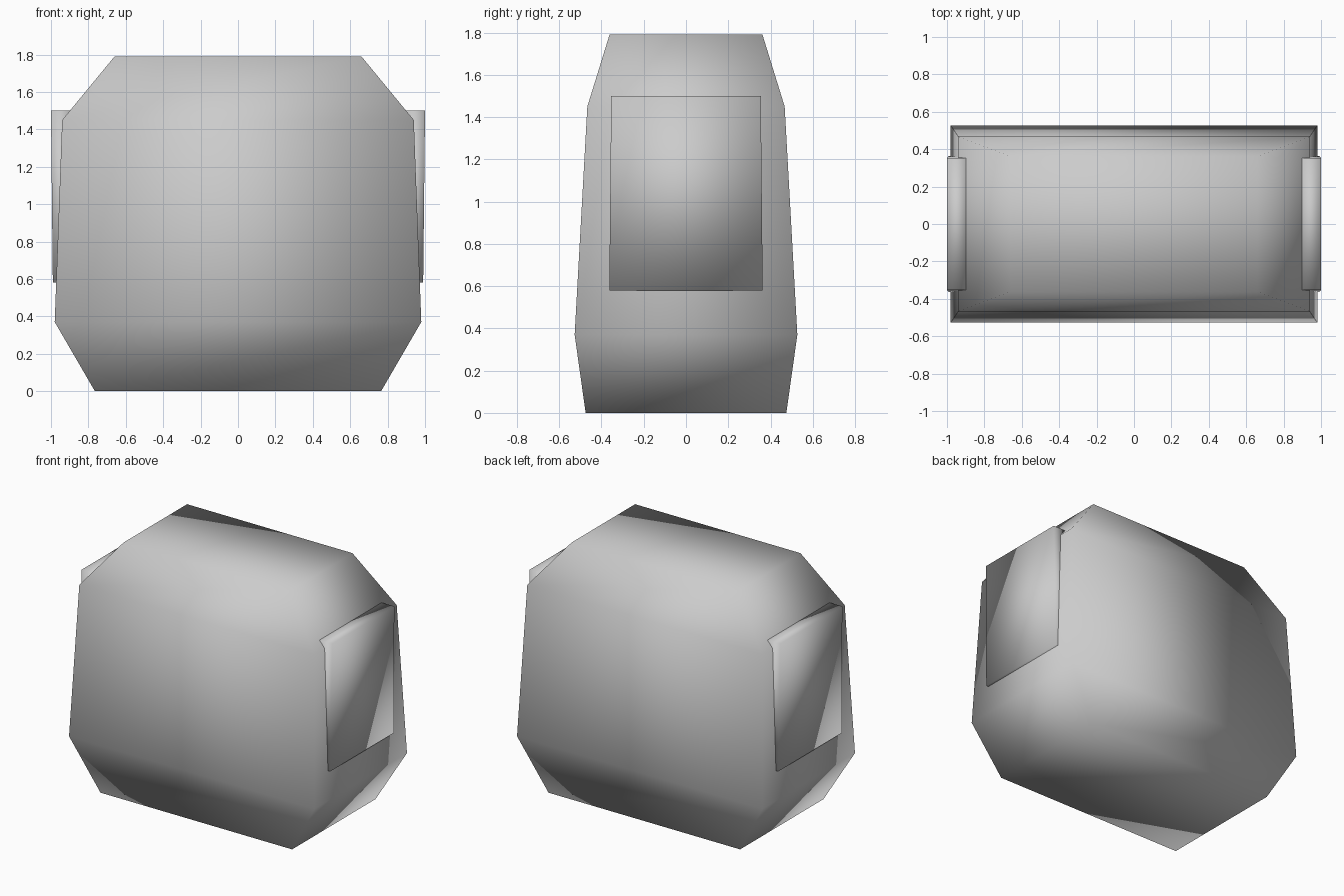
import bpy, bmesh

if "Cube" in bpy.data.objects:
    bpy.data.objects.remove(bpy.data.objects["Cube"])

grey = bpy.data.materials.new("light_grey")
grey.diffuse_color = (0.6, 0.6, 0.6, 1)
grey.use_nodes = True
grey.node_tree.nodes["Principled BSDF"].inputs["Base Color"].default_value = grey.diffuse_color


def loft(name, rings):
    """Closed solid through rectangular rings (x0, x1, half_y, z), bottom to top."""
    bm = bmesh.new()
    loops = [[bm.verts.new(p) for p in
              ((x0, -y, z), (x1, -y, z), (x1, y, z), (x0, y, z))]
             for x0, x1, y, z in rings]
    for a, b in zip(loops, loops[1:]):
        for i in range(4):
            j = (i + 1) % 4
            bm.faces.new((a[i], a[j], b[j], b[i]))
    bm.faces.new(loops[0][::-1])
    bm.faces.new(loops[-1])
    bmesh.ops.recalc_face_normals(bm, faces=bm.faces[:])
    for f in bm.faces:
        f.smooth = True
    mesh = bpy.data.meshes.new(name)
    bm.to_mesh(mesh)
    bm.free()
    mesh.materials.append(grey)
    ob = bpy.data.objects.new(name, mesh)
    bpy.context.collection.objects.link(ob)
    return ob


# Main body: bevelled block, widest near the bottom
body = [(0.765, 0.475, 0.0), (0.98, 0.527, 0.37),
        (0.94, 0.467, 1.45), (0.66, 0.362, 1.79)]
loft("body", [(-x, x, y, z) for x, y, z in body])

# Slightly tapered side panels, sunk into the body and mirrored
panel = loft("side_panels", [(0.89, 0.99, 0.363, 0.58),
                             (0.89, 1.0, 0.354, 1.5)])
mirror = panel.modifiers.new("mirror", 'MIRROR')
mirror.use_axis = (True, False, False)
